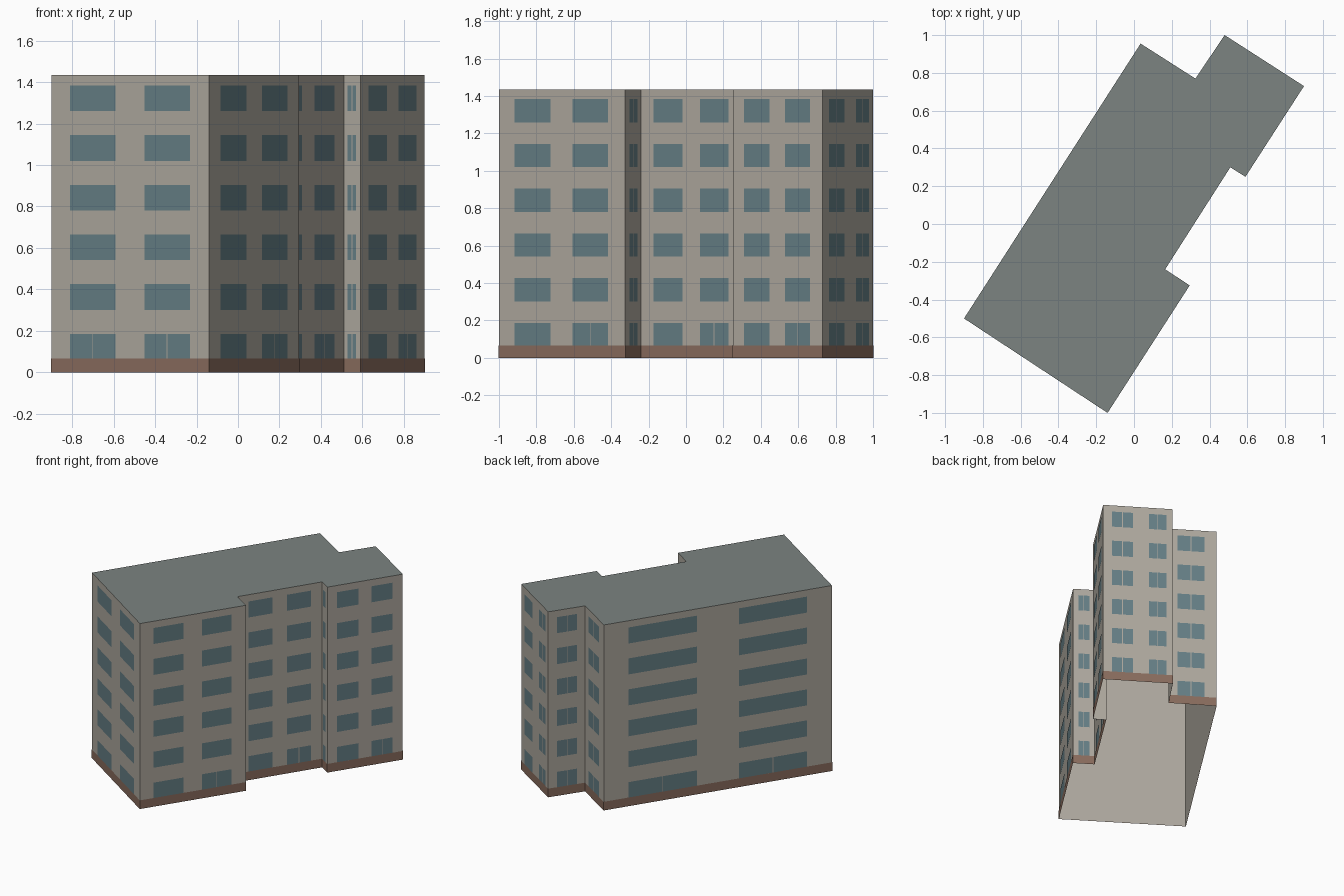
import bpy, bmesh
from mathutils import Vector

if "Cube" in bpy.data.objects:
    bpy.data.objects.remove(bpy.data.objects["Cube"])

H = 1.435         # roof height
PLINTH = 0.067    # plinth height
FLOORS, PITCH, WIN_TOP, WIN_H = 6, 0.2395, 0.186, 0.124
GAP = 0.002       # how far windows and plinth sit proud of the wall

# Footprint corners, counter-clockwise from the left front corner
PLAN = [Vector(p) for p in [
    (-0.90, -0.50), (-0.14, -1.0), (0.295, -0.325), (0.165, -0.24), (0.51, 0.30),
    (0.59, 0.25), (0.90, 0.73), (0.48, 1.0), (0.325, 0.77), (0.035, 0.955)]]
N = len(PLAN)

# Per wall: windows as (start, end, divider) along the wall
# divider: 0 none, 1 ground floor only, 2 every floor
LONG = [(0.125, 0.41, 0), (0.585, 0.865, 1)]
WINDOWS = [
    [(0.12, 0.408, 1), (0.592, 0.88, 1)],
    LONG,
    [(0.25, 0.75, 2)],
    LONG,
    [(0.25, 0.75, 2)],
    LONG,
    [(0.125, 0.43, 2), (0.66, 0.91, 2)],
    [(0.24, 0.78, 2)],
    [(0.19, 0.75, 2)],
    [(0.107, 0.408, 1), (0.592, 0.89, 1)],
]


def material(name, rgb):
    m = bpy.data.materials.new(name)
    m.diffuse_color = (*rgb, 1)
    m.use_nodes = True
    m.node_tree.nodes["Principled BSDF"].inputs["Base Color"].default_value = m.diffuse_color
    return m


def make(name, faces, mat):
    """Mesh object from a list of faces given as point lists."""
    bm = bmesh.new()
    for f in faces:
        bm.faces.new([bm.verts.new(p) for p in f])
    bmesh.ops.remove_doubles(bm, verts=bm.verts, dist=1e-5)
    me = bpy.data.meshes.new(name)
    bm.to_mesh(me)
    bm.free()
    me.materials.append(mat)
    ob = bpy.data.objects.new(name, me)
    bpy.context.collection.objects.link(ob)
    return ob


def normal(i):
    d = (PLAN[(i + 1) % N] - PLAN[i]).normalized()
    return Vector((d.y, -d.x))


def panel(a, b, z0, z1):
    return [(a.x, a.y, z0), (b.x, b.y, z0), (b.x, b.y, z1), (a.x, a.y, z1)]


def ring(points, z0, z1):
    return [panel(points[i], points[(i + 1) % N], z0, z1) for i in range(N)]


wall_mat = material("wall", (0.42, 0.39, 0.34))
roof_mat = material("roof", (0.20, 0.23, 0.22))
glass_mat = material("glass", (0.13, 0.21, 0.235))
brick_mat = material("brick", (0.25, 0.15, 0.11))

# Shell, open underneath, and flat roof
make("walls", ring(PLAN, 0, H), wall_mat)
make("roof", [[(p.x, p.y, H) for p in PLAN]], roof_mat)

# Plinth band around the foot of the walls
outer = [p + GAP * (normal(i) + normal(i - 1)) for i, p in enumerate(PLAN)]
make("plinth", ring(outer, 0, PLINTH), brick_mat)

# Windows, repeated on every floor and split by a thin divider where needed
panes = []
for i, cols in enumerate(WINDOWS):
    a = PLAN[i] + normal(i) * GAP
    run = PLAN[(i + 1) % N] - PLAN[i]
    half = 0.0025 / run.length
    for floor in range(FLOORS):
        top = WIN_TOP + floor * PITCH
        bottom = max(top - WIN_H, PLINTH)
        for u0, u1, div in cols:
            mid = (u0 + u1) / 2
            split = div == 2 or (div == 1 and floor == 0)
            spans = [(u0, mid - half), (mid + half, u1)] if split else [(u0, u1)]
            panes += [panel(a + run * s, a + run * e, bottom, top) for s, e in spans]
make("windows", panes, glass_mat)
